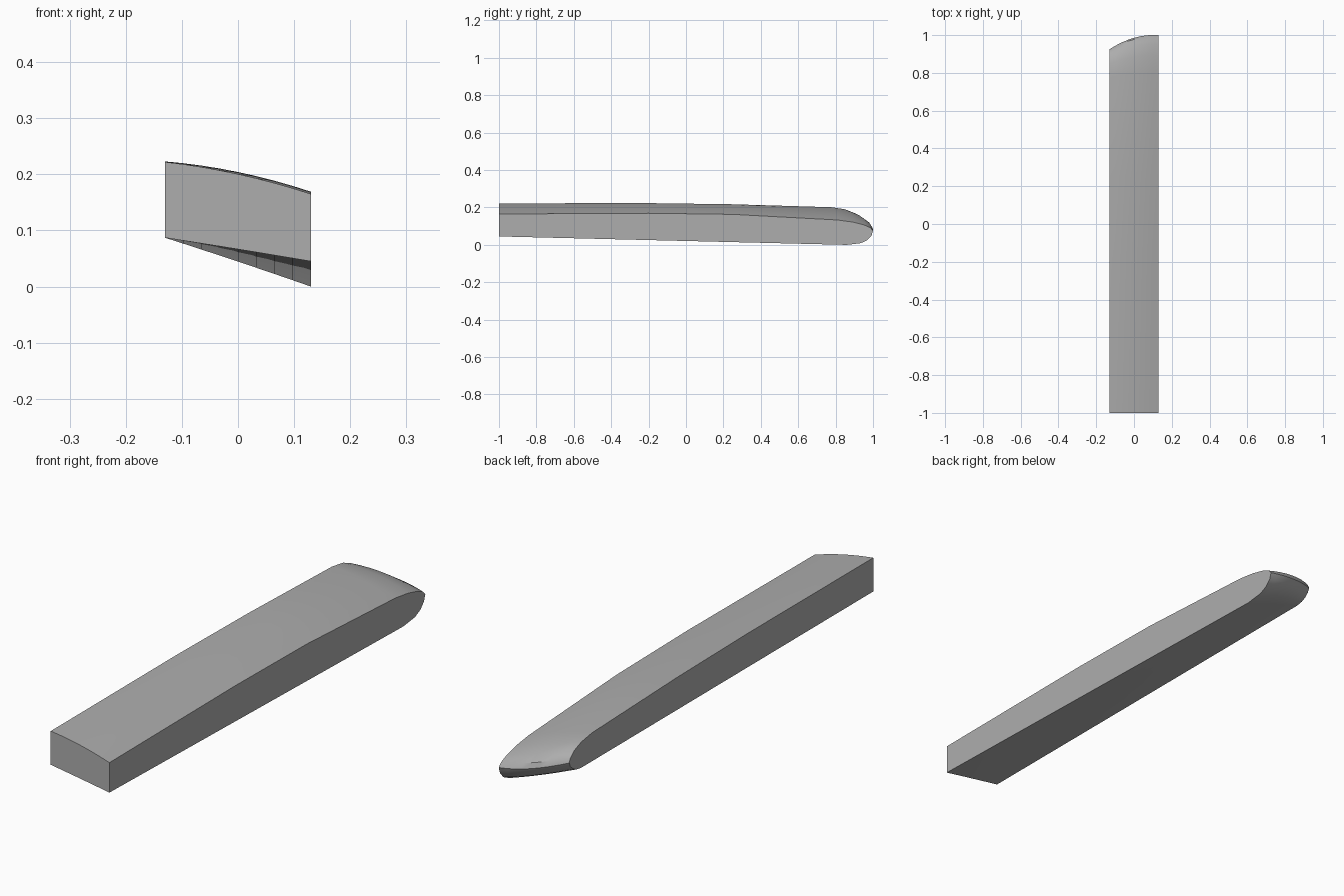
import bpy, bmesh, math

if "Cube" in bpy.data.objects:
    bpy.data.objects.remove(bpy.data.objects["Cube"])

# Side outlines (y, z) at three widths: top from front to nose, then underside back
LEFT = [(-1, .222), (-.2, .223), (.25, .217), (.78, .201), (.85, .190), (.895, .172), (.918, .152),
        (.925, .135), (.918, .118), (.90, .102), (.88, .092), (.85, .087), (-1, .087)]
MID = [(-1, .191), (-.2, .195), (.25, .189), (.80, .165), (.89, .151), (.95, .133), (.985, .112),
       (.995, .092), (.985, .070), (.96, .050), (.925, .037), (.86, .031), (-1, .060)]
RIGHT = [(-1, .165), (-.2, .169), (.25, .163), (.81, .133), (.89, .122), (.95, .107), (.985, .092),
         (1, .076), (.992, .050), (.97, .026), (.935, .009), (.86, .000), (-1, .045)]
XL, XM, XR = -.13, .04, .13


def blend(x):
    # Smooth curve through the three outlines
    a = (x - XM) * (x - XR) / ((XL - XM) * (XL - XR))
    b = (x - XL) * (x - XR) / ((XM - XL) * (XM - XR))
    c = 1 - a - b
    return [(x, a*l[0] + b*m[0] + c*r[0], a*l[1] + b*m[1] + c*r[1])
            for l, m, r in zip(LEFT, MID, RIGHT)]


bm = bmesh.new()
steps = 8
rings = [[bm.verts.new(p) for p in blend(XL + (XR - XL) * i / steps)] for i in range(steps + 1)]
n = len(LEFT)
# Skin, including the flat front end
for r0, r1 in zip(rings, rings[1:]):
    for j in range(n):
        k = (j + 1) % n
        bm.faces.new((r0[j], r0[k], r1[k], r1[j]))
# Flat side faces
bm.faces.new(rings[0])
bm.faces.new(rings[-1])
bmesh.ops.recalc_face_normals(bm, faces=bm.faces)
mesh = bpy.data.meshes.new("rounded_bar")
bm.to_mesh(mesh)
bm.free()

mat = bpy.data.materials.new("plain grey")
mat.diffuse_color = (.42, .42, .42, 1)
mat.use_nodes = True
mat.node_tree.nodes["Principled BSDF"].inputs["Base Color"].default_value = mat.diffuse_color
mesh.materials.append(mat)
bar = bpy.data.objects.new("rounded_bar", mesh)
bpy.context.collection.objects.link(bar)
bpy.context.view_layer.objects.active = bar
bar.select_set(True)
bpy.ops.object.shade_smooth_by_angle(angle=math.radians(35))
